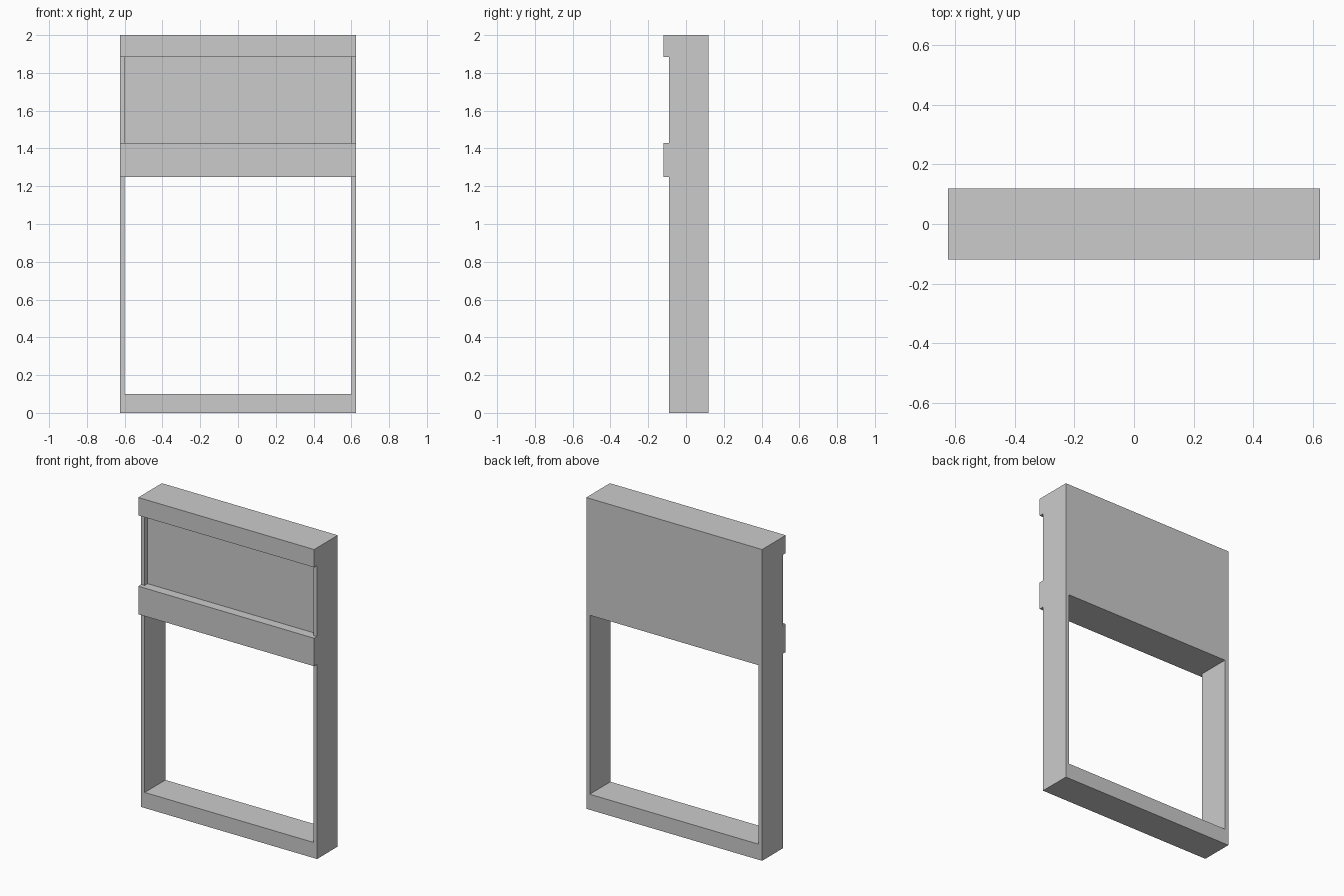
import bpy
import bmesh

if "Cube" in bpy.data.objects:
    bpy.data.objects.remove(bpy.data.objects["Cube"])

HALF_W, INNER_W = 0.625, 0.6          # outer and inner half widths
BACK, FRONT, RAIL, PANEL = 0.12, -0.09, -0.12, -0.06   # y depths
SILL, HEAD, PANEL_LOW, PANEL_HIGH, TOP = 0.10, 1.25, 1.43, 1.885, 2.0


def extrude_profile(name, profile, half_width):
    """Solid made by sweeping a (y, z) outline along x, centred on x = 0."""
    bm = bmesh.new()
    face = bm.faces.new([bm.verts.new((-half_width, y, z)) for y, z in profile])
    swept = bmesh.ops.extrude_face_region(bm, geom=[face])["geom"]
    for v in swept:
        if isinstance(v, bmesh.types.BMVert):
            v.co.x = half_width
    bmesh.ops.recalc_face_normals(bm, faces=bm.faces)
    mesh = bpy.data.meshes.new(name)
    bm.to_mesh(mesh)
    bm.free()
    obj = bpy.data.objects.new(name, mesh)
    bpy.context.collection.objects.link(obj)
    return obj


def cut(target, name, y0, y1, z0, z1):
    """Subtract a box spanning the inner width, then discard the cutter."""
    cutter = extrude_profile(name, [(y0, z0), (y1, z0), (y1, z1), (y0, z1)], INNER_W)
    cutter.hide_render = True
    mod = target.modifiers.new(name, "BOOLEAN")
    mod.operation, mod.solver, mod.object = "DIFFERENCE", "EXACT", cutter
    bpy.context.view_layer.objects.active = target
    bpy.ops.object.modifier_apply(modifier=mod.name)
    bpy.data.objects.remove(cutter)


# Frame body: side outline with the two projecting rails
frame = extrude_profile("window_frame", [
    (BACK, 0), (BACK, TOP), (RAIL, TOP), (RAIL, PANEL_HIGH),
    (FRONT, PANEL_HIGH), (FRONT, PANEL_LOW), (RAIL, PANEL_LOW),
    (RAIL, HEAD), (FRONT, HEAD), (FRONT, 0)], HALF_W)

# Through opening between sill and lower rail
cut(frame, "opening_cutter", -0.3, 0.3, SILL, HEAD)

# Shallow recessed panel between the rails
cut(frame, "panel_cutter", -0.3, PANEL, PANEL_LOW, PANEL_HIGH)
